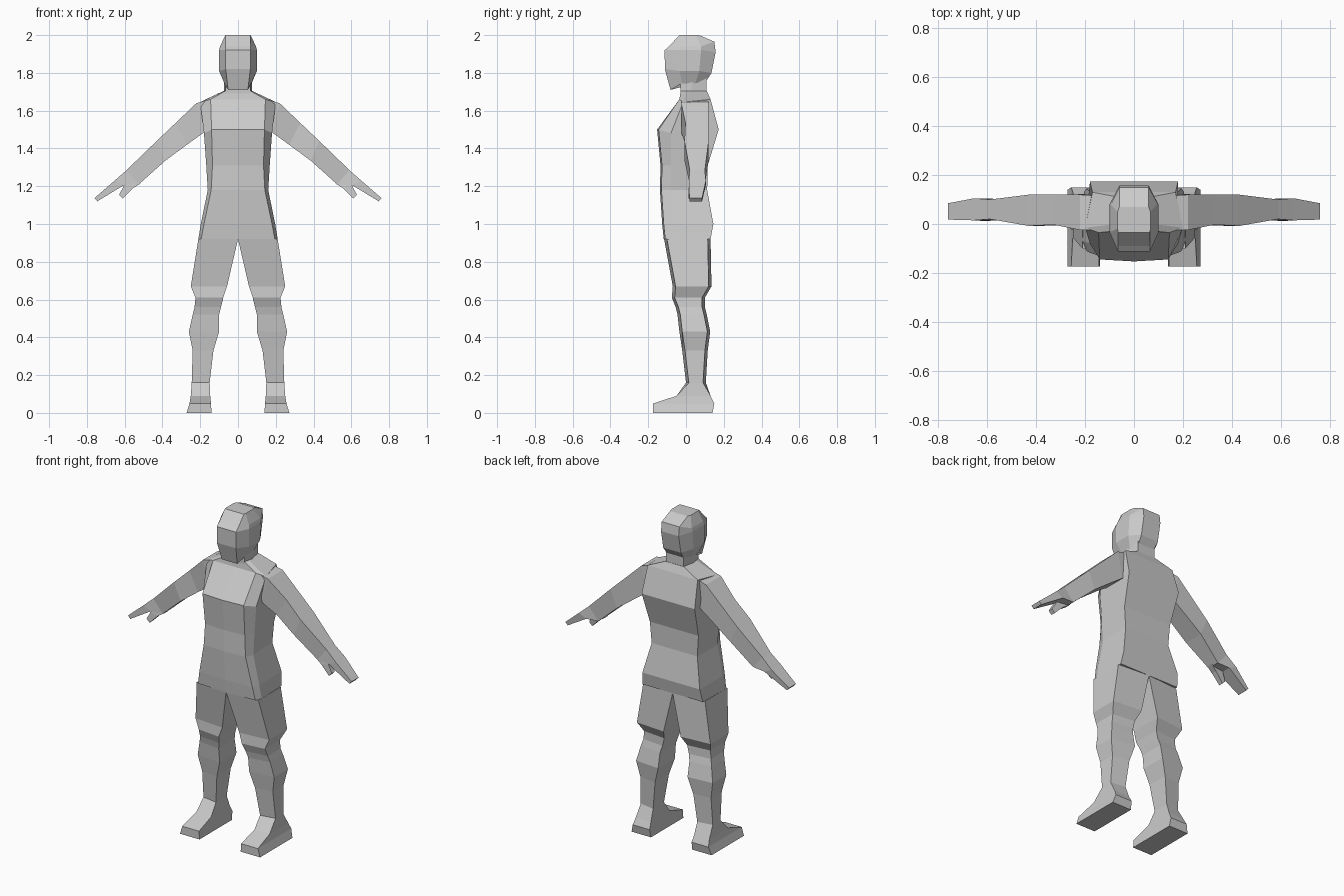
import bpy, bmesh


def loft(name, rings, mirror=False):
    """Skin a list of equal-length point rings and cap both ends."""
    bm = bmesh.new()
    loops = [[bm.verts.new(p) for p in ring] for ring in rings]
    n = len(rings[0])
    for a, b in zip(loops, loops[1:]):
        for i in range(n):
            j = (i + 1) % n
            bm.faces.new((a[i], a[j], b[j], b[i]))
    bm.faces.new(loops[0])
    bm.faces.new(loops[-1])
    bmesh.ops.recalc_face_normals(bm, faces=bm.faces)
    mesh = bpy.data.meshes.new(name)
    bm.to_mesh(mesh)
    bm.free()
    obj = bpy.data.objects.new(name, mesh)
    bpy.context.collection.objects.link(obj)
    if mirror:
        obj.modifiers.new("mirror", 'MIRROR').use_mirror_merge = False
    return obj


def whole(half):
    """Complete a half ring (front to back) across the x = 0 plane."""
    return half + [(-x, y, z) for x, y, z in reversed(half) if x > 0]


# Torso: z, front x, front y, side x, side y, back x, back y, side z drop
torso = [
    (0.92, 0.195, -0.11, 0.21, -0.07, 0.205, 0.13, 0),
    (1.00, 0.18, -0.118, 0.197, -0.075, 0.195, 0.145, 0),
    (1.18, 0.142, -0.13, 0.16, -0.08, 0.155, 0.112, 0),
    (1.31, 0.135, -0.127, 0.168, -0.08, 0.165, 0.115, 0),
    (1.50, 0.14, -0.145, 0.18, -0.08, 0.18, 0.173, 0.02),
    (1.66, 0.145, -0.035, 0.20, -0.015, 0.17, 0.13, 0.015),
    (1.705, 0.065, -0.028, 0.075, 0.0, 0.065, 0.11, 0),
]
loft("torso", [whole([(0, fy - (0.008 if z < 1.6 else 0), z), (fx, fy, z),
                      (sx, sy, z - d), (bx, by, z), (0, by, z)])
               for z, fx, fy, sx, sy, bx, by, d in torso])

# Neck
loft("neck", [whole([(0.065, -0.03, z), (0.075, 0.03, z), (0.06, 0.108, z)])
              for z in (1.69, 1.80)])

# Head: front (x, y, z), side x, side y front/back, side z, back (x, y, z)
head = [
    ((0.052, -0.082, 1.71), 0.072, -0.02, 0.05, 1.745, (0.055, 0.105, 1.755)),
    ((0.065, -0.112, 1.82), 0.10, -0.035, 0.07, 1.81, (0.06, 0.135, 1.80)),
    ((0.065, -0.113, 1.92), 0.10, -0.035, 0.08, 1.92, (0.06, 0.157, 1.91)),
    ((0.065, -0.09, 1.94), 0.095, -0.03, 0.08, 1.94, (0.06, 0.15, 1.965)),
    ((0.065, -0.035, 2.0), 0.067, -0.02, 0.05, 2.0, (0.06, 0.07, 2.0)),
]
loft("head", [whole([f, (sx, y1, sz), (sx, y2, sz), b])
              for f, sx, y1, y2, sz, b in head])

# Legs and feet: z, inner x, outer x, front y, back y
leg = [
    (0.00, 0.14, 0.272, -0.174, 0.14),
    (0.05, 0.143, 0.257, -0.174, 0.15),
    (0.09, 0.147, 0.25, -0.05, 0.13),
    (0.16, 0.15, 0.245, 0.0, 0.105),
    (0.33, 0.13, 0.24, -0.02, 0.115),
    (0.43, 0.10, 0.26, -0.035, 0.128),
    (0.52, 0.10, 0.24, -0.045, 0.11),
    (0.56, 0.09, 0.23, -0.055, 0.10),
    (0.61, 0.078, 0.225, -0.075, 0.10),
    (0.67, 0.058, 0.25, -0.07, 0.135),
    (0.92, 0.0, 0.21, -0.116, 0.13),
]


def leg_ring(z, xi, xo, yf, yb):
    skew = 0.015 if z > 0.1 else 0
    return [(xi, yf, z), (xo, yf + skew, z), (xo, yb - skew, z), (xi, yb, z)]


loft("legs", [leg_ring(*r) for r in leg], mirror=True)


def arm_ring(tx, tz, bx, bz, yf, yb):
    return [(tx, yf, tz), (tx, yb, tz), (bx, yb, bz), (bx, yf, bz)]


# Arms and hands: top x, z, bottom x, z, front y, back y
arm = [
    (0.14, 1.66, 0.14, 1.48, -0.025, 0.115),
    (0.22, 1.64, 0.18, 1.485, -0.025, 0.12),
    (0.33, 1.535, 0.27, 1.42, -0.003, 0.12),
    (0.43, 1.44, 0.385, 1.335, -0.008, 0.12),
    (0.59, 1.285, 0.525, 1.21, 0.02, 0.10),
    (0.655, 1.228, 0.605, 1.205, 0.015, 0.105),
    (0.76, 1.137, 0.745, 1.12, 0.018, 0.085),
]
loft("arms", [arm_ring(*r) for r in arm], mirror=True)

# Thumbs
loft("thumbs", [arm_ring(0.58, 1.25, 0.515, 1.215, 0.022, 0.06),
                arm_ring(0.605, 1.20, 0.555, 1.19, 0.015, 0.05),
                arm_ring(0.63, 1.155, 0.61, 1.135, 0.012, 0.04)], mirror=True)
